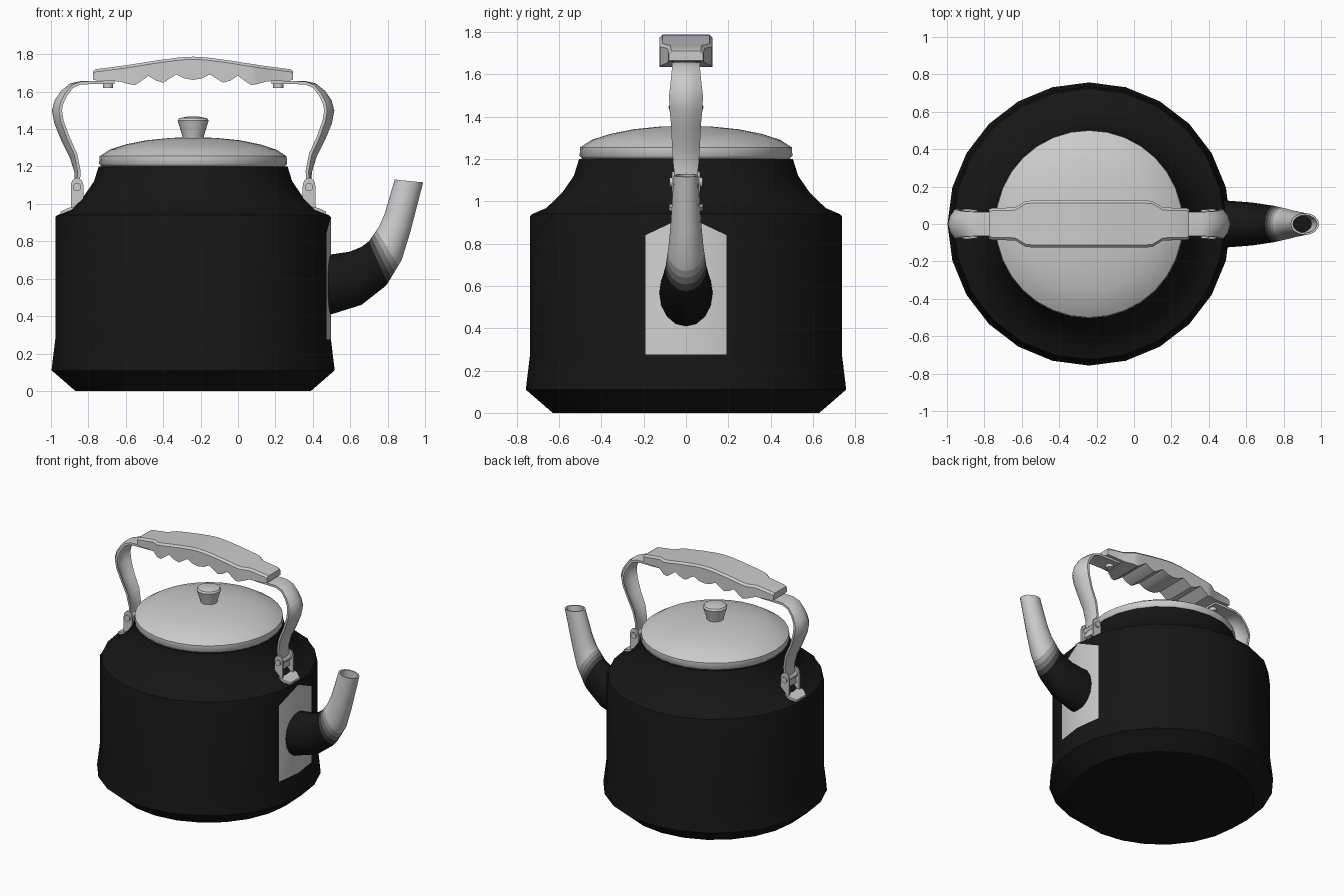
import bpy, bmesh, math
from mathutils import Vector

if "Cube" in bpy.data.objects:
    bpy.data.objects.remove(bpy.data.objects["Cube"])

C = -0.24  # x of the pot axis


def material(name, v):
    m = bpy.data.materials.new(name)
    m.diffuse_color = (v, v, v, 1)
    m.use_nodes = True
    m.node_tree.nodes["Principled BSDF"].inputs["Base Color"].default_value = m.diffuse_color
    return m


def loft(name, rings, mats=(), pick=None, caps=(True, True), smooth=35):
    """Skin a list of closed rings; pick(ring, side) chooses a material slot."""
    bm = bmesh.new()
    vs = [[bm.verts.new(p) for p in r] for r in rings]
    n = len(rings[0])
    for i in range(len(vs) - 1):
        for j in range(n):
            k = (j + 1) % n
            f = bm.faces.new((vs[i][j], vs[i][k], vs[i + 1][k], vs[i + 1][j]))
            f.material_index = pick(i, j) if pick else 0
    if caps[0]:
        bm.faces.new(vs[0][::-1])
    if caps[1]:
        bm.faces.new(vs[-1])
    bmesh.ops.recalc_face_normals(bm, faces=bm.faces)
    me = bpy.data.meshes.new(name)
    bm.to_mesh(me)
    bm.free()
    ob = bpy.data.objects.new(name, me)
    bpy.context.collection.objects.link(ob)
    for m in mats:
        me.materials.append(m)
    if smooth:
        bpy.ops.object.select_all(action='DESELECT')
        ob.select_set(True)
        bpy.context.view_layer.objects.active = ob
        bpy.ops.object.shade_smooth_by_angle(angle=math.radians(smooth))
    return ob


def circle(r, z, n, zig=0.0):
    return [(C + r * math.cos(2 * math.pi * j / n), r * math.sin(2 * math.pi * j / n),
             z - zig * (j % 2)) for j in range(n)]


def lathe(name, profile, n, **kw):
    return loft(name, [circle(r, z, n) for r, z in profile], **kw)


def pin(name, loc, r, depth, axis='Z'):
    rot = (math.pi / 2, 0, 0) if axis == 'Y' else (0, 0, 0)
    bpy.ops.mesh.primitive_cylinder_add(vertices=12, radius=r, depth=depth, location=loc, rotation=rot)
    bpy.context.object.name = name
    bpy.ops.object.shade_smooth_by_angle()


grey = material("grey", 0.8)
black = material("black", 0.008)
fade = [material("fade_%d" % i, v) for i, v in enumerate((0.06, 0.18, 0.36, 0.58))]

# Pot body: 24 sides, scalloped shoulder line, bare panel behind the spout
body = [(0.63, 0, 0), (0.757, 0.11, 0), (0.737, 0.275, 0), (0.737, 0.93, 0.09),
        (0.725, 0.94, 0), (0.66, 0.968, 0), (0.585, 1.04, 0), (0.53, 1.12, 0), (0.505, 1.2, 0)]
loft("pot_body", [circle(r, z, 24, zig) for r, z, zig in body], (black, grey),
     lambda i, j: 1 if i == 2 and j in (0, 23) else 0)

# Lid and knob
lathe("lid", [(0.49, 1.2), (0.503, 1.215), (0.5, 1.255), (0.445, 1.29), (0.36, 1.318),
              (0.25, 1.34), (0.12, 1.353), (0.02, 1.356)], 32, smooth=50)
lathe("lid_knob", [(0.055, 1.345), (0.06, 1.37), (0.083, 1.445), (0.075, 1.458), (0.03, 1.467)], 16)

# Spout: (lower x, lower z, upper x, upper z, half width), last rings form the hollow mouth
spout = [(0.44, 0.40, 0.44, 0.73, 0.128), (0.50, 0.41, 0.50, 0.73, 0.125),
         (0.66, 0.46, 0.60, 0.745, 0.115), (0.78, 0.55, 0.69, 0.79, 0.10)]
a, b = (0.80, 0.575, 0.70, 0.80, 0.097), (0.875, 0.70, 0.755, 0.88, 0.082)
spout[-1] = (0.775, 0.55, 0.66, 0.77, 0.102)
spout += [tuple(p + (q - p) * t / 4 for p, q in zip(a, b)) for t in range(5)]
spout += [(0.92, 0.845, 0.785, 0.95, 0.072), (0.99, 1.115, 0.838, 1.13, 0.058),
          (0.978, 1.116, 0.85, 1.129, 0.048), (0.95, 1.01, 0.825, 1.04, 0.046)]


def spout_ring(s):
    lo, hi, w = Vector((s[0], 0, s[1])), Vector((s[2], 0, s[3])), s[4]
    mid, half = (lo + hi) / 2, (lo - hi) / 2
    return [mid + half * math.cos(t) + Vector((0, w * math.sin(t), 0))
            for t in (2 * math.pi * j / 16 for j in range(16))]


loft("spout", [spout_ring(s) for s in spout], [black, *fade, grey],
     lambda i, j: max(0, min(5, i - 3)))

# Grip: (distance from middle, bottom z, top z, half width), mirrored, with finger scallops
half = [(0, 1.663, 1.787, 0.125), (0.045, 1.67, 1.785, 0.125), (0.09, 1.693, 1.781, 0.125),
        (0.125, 1.67, 1.776, 0.125), (0.16, 1.648, 1.772, 0.125), (0.2, 1.66, 1.766, 0.125),
        (0.24, 1.685, 1.76, 0.125), (0.28, 1.655, 1.753, 0.125), (0.31, 1.635, 1.749, 0.125),
        (0.34, 1.64, 1.744, 0.122), (0.395, 1.655, 1.736, 0.088), (0.52, 1.66, 1.72, 0.085),
        (0.535, 1.665, 1.71, 0.08)]
grip = [(-u, *rest) for u, *rest in reversed(half[1:])] + half
loft("handle_grip", [[(C + u, -w, zb), (C + u, -w, zt - 0.014), (C + u, -w + 0.014, zt),
                      (C + u, w - 0.014, zt), (C + u, w, zt - 0.014), (C + u, w, zb)]
                     for u, zb, zt, w in grip])

# Strap path: (distance from axis, z, half width, arch of the cross-section)
path = [(0.42, 1.658, 0.065, 0), (0.60, 1.657, 0.065, 0.002), (0.655, 1.645, 0.066, 0.012),
        (0.705, 1.605, 0.07, 0.025), (0.74, 1.555, 0.075, 0.034), (0.755, 1.50, 0.08, 0.038),
        (0.742, 1.43, 0.078, 0.036), (0.705, 1.34, 0.07, 0.032), (0.66, 1.25, 0.066, 0.028),
        (0.635, 1.17, 0.06, 0.018), (0.632, 1.10, 0.052, 0.01), (0.634, 1.03, 0.05, 0)]


def strap_rings(s):
    rings = []
    for i, (u, z, w, arch) in enumerate(path):
        p, q = path[max(i - 1, 0)], path[min(i + 1, len(path) - 1)]
        t = Vector((q[0] - p[0], q[1] - p[1])).normalized()
        ring = [(k, 0) for k in (-1, -0.55, 0, 0.55, 1)]
        ring += [(k, 0.016) for k, _ in reversed(ring)]
        out = []
        for k, d in ring:
            o = -arch * k * k - d
            out.append((C + s * (u - t.y * o), w * k, z + t.x * o))
        rings.append(out)
    return rings


for side, s in (("left", -1), ("right", 1)):
    loft("handle_strap_" + side, strap_rings(s))
    pin("grip_bolt_" + side, (C + s * 0.455, 0, 1.635), 0.027, 0.03)
    # Hinge: two round-topped ears, a pin through them and a sloping foot on the shoulder
    ux = C + s * 0.62
    for ear, e in (("front", -1), ("back", 1)):
        outline = [(-0.034, 0.95), (0.034, 0.95)] + [
            (0.034 * math.cos(t), 1.095 + 0.045 * math.sin(t))
            for t in (math.pi * j / 8 for j in range(9))]
        loft("hinge_ear_%s_%s" % (side, ear),
             [[(ux + x, e * y, z) for x, z in outline] for y in (0.054, 0.067)])
    pin("hinge_pin_" + side, (ux, 0, 1.09), 0.022, 0.155, 'Y')
    foot = [(0.59, 0.995, 0.06), (0.635, 0.985, 0.08), (0.67, 0.978, 0.08), (0.71, 0.958, 0.055)]
    loft("hinge_foot_" + side, [[(C + s * u, -w, z), (C + s * u, w, z),
                                 (C + s * u, w, z - 0.02), (C + s * u, -w, z - 0.02)]
                                for u, z, w in foot])
